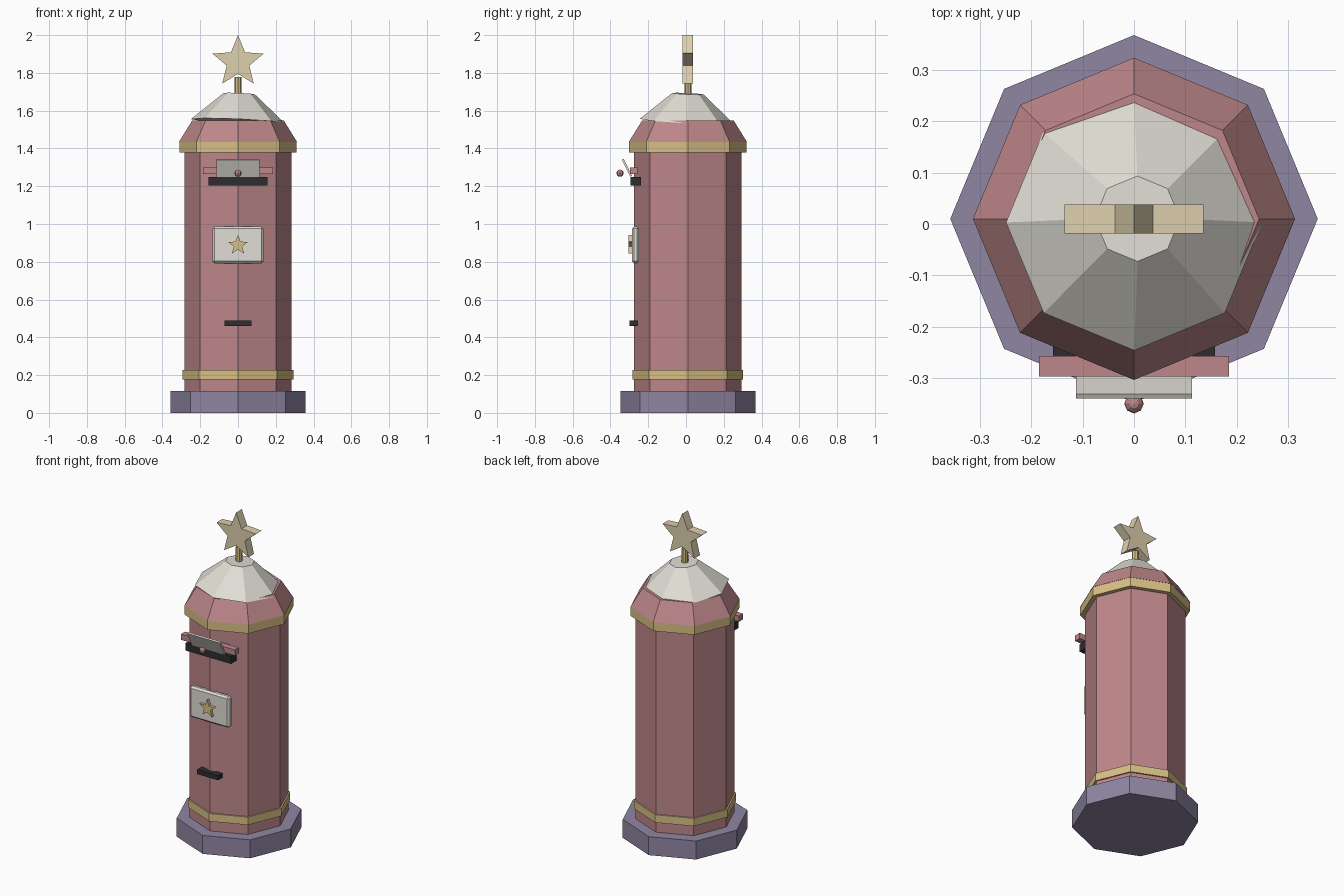
import bpy, bmesh, math
from mathutils import Matrix, Vector

if "Cube" in bpy.data.objects:
    bpy.data.objects.remove(bpy.data.objects["Cube"])

CY = 0.01  # depth of the pillar axis


def material(name, rgb):
    m = bpy.data.materials.new(name)
    m.diffuse_color = [((c / 255 + 0.055) / 1.055) ** 2.4 for c in rgb] + [1]
    m.use_nodes = True
    m.node_tree.nodes["Principled BSDF"].inputs["Base Color"].default_value = m.diffuse_color
    return m


RED = material("dusty red", (190, 135, 138))
CREAM = material("cream", (224, 221, 212))
GOLD = material("gold", (217, 192, 133))
PALE = material("pale gold", (222, 208, 174))
PURPLE = material("slate purple", (143, 134, 162))
BLACK = material("black", (45, 45, 48))


def finish(name, bm, mat):
    bmesh.ops.recalc_face_normals(bm, faces=bm.faces)
    me = bpy.data.meshes.new(name)
    bm.to_mesh(me)
    bm.free()
    me.materials.append(mat)
    ob = bpy.data.objects.new(name, me)
    bpy.context.collection.objects.link(ob)
    return ob


def prism(name, mat, r1, r2, z1, z2, sides=8):
    """Upright tapered prism on the pillar axis."""
    bm = bmesh.new()
    bmesh.ops.create_cone(bm, cap_ends=True, segments=sides, radius1=r1, radius2=r2,
                          depth=z2 - z1, matrix=Matrix.Translation((0, 0, (z2 - z1) / 2)))
    ob = finish(name, bm, mat)
    ob.location = (0, CY, z1)
    return ob


def box(name, mat, x, y1, y2, z1, z2, bevel=0):
    """Box symmetric in x."""
    bm = bmesh.new()
    bmesh.ops.create_cube(bm, size=1, matrix=Matrix.Translation((0, (y1 + y2) / 2, (z1 + z2) / 2))
                          @ Matrix.Diagonal((2 * x, y2 - y1, z2 - z1, 1)))
    if bevel:
        bmesh.ops.bevel(bm, geom=bm.edges[:], offset=bevel, segments=1, affect='EDGES')
    return finish(name, bm, mat)


def extrude(name, mat, pts, vec):
    """Extrude a closed outline along a vector."""
    bm = bmesh.new()
    f = bm.faces.new([bm.verts.new(p) for p in pts])
    g = bmesh.ops.extrude_face_region(bm, geom=[f])["geom"]
    bmesh.ops.translate(bm, vec=vec, verts=[v for v in g if isinstance(v, bmesh.types.BMVert)])
    return finish(name, bm, mat)


def star(name, mat, z, outer, inner, y1, y2):
    pts = []
    for i in range(10):
        r, a = (inner if i % 2 else outer), i * math.pi / 5
        pts.append((r * math.sin(a), y1, z + r * math.cos(a)))
    return extrude(name, mat, pts, Vector((0, y2 - y1, 0)))


# pillar
prism("base", PURPLE, 0.357, 0.357, 0, 0.115)
prism("body", RED, 0.284, 0.284, 0.10, 1.40)
prism("lower_band", GOLD, 0.293, 0.293, 0.178, 0.227)
prism("upper_band", GOLD, 0.311, 0.311, 1.378, 1.435)
prism("cap", RED, 0.313, 0.243, 1.434, 1.547)

# slightly tilted snow-like dome
dome = prism("dome", CREAM, 0.249, 0.083, 1.544, 1.69)
dome.location.y = 0.003
dome.rotation_euler = (-0.05, 0.045, 0)

# finial
prism("finial_pole", GOLD, 0.019, 0.019, 1.67, 1.778)
star("finial_star", PALE, 1.858, 0.142, 0.063, -0.018, 0.038)

# letter slot with hood bar, flap and knob
box("slot", BLACK, 0.157, -0.293, -0.237, 1.204, 1.25)
box("hood_bar", RED, 0.185, -0.296, -0.256, 1.264, 1.30)
extrude("slot_flap", CREAM,
        [(-0.113, -0.339, 1.340), (-0.113, -0.330, 1.345),
         (-0.113, -0.286, 1.255), (-0.113, -0.295, 1.250)], Vector((0.226, 0, 0)))
bm = bmesh.new()
bmesh.ops.create_uvsphere(bm, u_segments=8, v_segments=6, radius=0.019,
                          matrix=Matrix.Translation((0, -0.349, 1.269)))
finish("flap_knob", bm, RED)

# plaque with its star, and the door handle
box("plaque", CREAM, 0.136, -0.286, -0.248, 0.792, 0.986, 0.011)
star("plaque_star", GOLD, 0.888, 0.055, 0.023, -0.304, -0.284)
box("handle", BLACK, 0.072, -0.299, -0.257, 0.459, 0.488)
